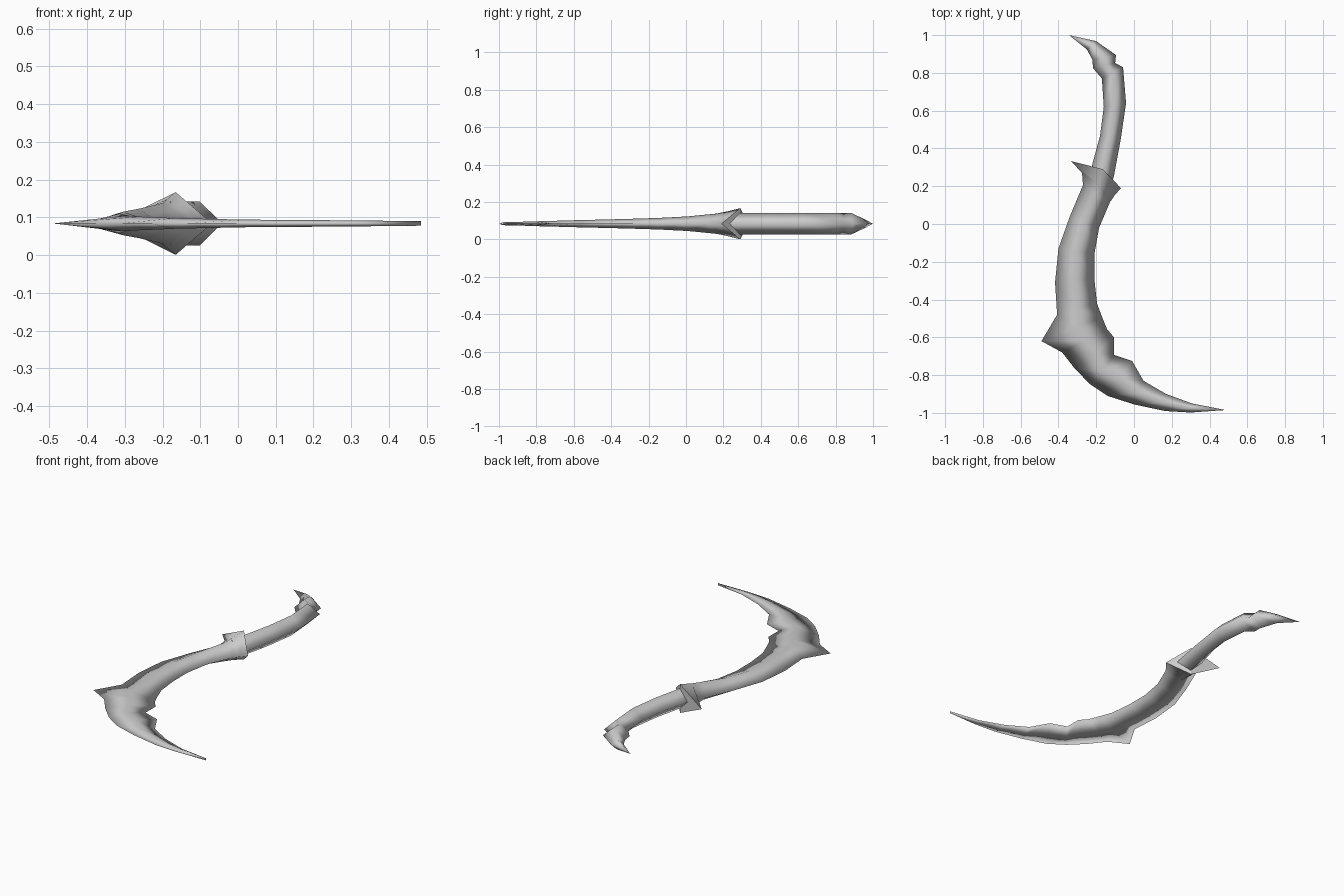
import bpy, bmesh

Z = 0.084  # height of the flat middle plane


def loft(name, rows, tip):
    """Skin diamond sections: outer edge, ridge, inner edge, half thickness."""
    bm = bmesh.new()
    rings = []
    for lx, ly, rx, ry, h in rows:
        mx, my = (lx + rx) / 2, (ly + ry) / 2
        if (lx, ly) == (-0.333, 0.333):      # collar ridge sits off centre
            mx, my = -0.165, 0.29
        elif (lx, ly) == (-0.49, -0.62):     # spike does not pull the ridge
            mx, my = -0.30, -0.545
        rings.append([bm.verts.new(p) for p in (
            (lx, ly, Z), (mx, my, Z + h), (rx, ry, Z), (mx, my, Z - h))])
    for a, b in zip(rings, rings[1:]):
        for i in range(4):
            j = (i + 1) % 4
            bm.faces.new((a[i], a[j], b[j], b[i]))
    # pointed end, with a small thickness if given
    x, y, h = tip
    last = rings[-1]
    if h:
        up, dn = bm.verts.new((x, y, Z + h)), bm.verts.new((x, y, Z - h))
        bm.faces.new((last[0], last[1], up))
        bm.faces.new((last[1], last[2], up))
        bm.faces.new((last[2], last[3], dn))
        bm.faces.new((last[3], last[0], dn))
        bm.faces.new((last[0], up, dn))
        bm.faces.new((last[2], dn, up))
    else:
        p = bm.verts.new((x, y, Z))
        for i in range(4):
            bm.faces.new((last[i], last[(i + 1) % 4], p))
    for f in bm.faces:
        f.smooth = True
    # flat cap on the starting section
    first = rings[0]
    caps = [bm.faces.new((first[0], first[3], first[1])),
            bm.faces.new((first[1], first[3], first[2]))]
    bmesh.ops.recalc_face_normals(bm, faces=bm.faces)
    rim = {e for f in caps for e in f.edges}
    for e in rim:
        e.smooth = False
    mesh = bpy.data.meshes.new(name)
    bm.to_mesh(mesh)
    bm.free()
    ob = bpy.data.objects.new(name, mesh)
    bpy.context.collection.objects.link(ob)
    return ob


# Curved blade: collar, spike on the back, barb on the inside, thin tip
loft("blade", [
    (-0.333, 0.333, -0.069, 0.19, 0.083),
    (-0.275, 0.27, -0.10, 0.155, 0.064),
    (-0.27, 0.206, -0.127, 0.116, 0.054),
    (-0.34, 0.04, -0.185, -0.02, 0.039),
    (-0.40, -0.13, -0.21, -0.16, 0.031),
    (-0.418, -0.31, -0.21, -0.29, 0.026),
    (-0.407, -0.48, -0.196, -0.42, 0.022),
    (-0.49, -0.62, -0.17, -0.49, 0.020),
    (-0.38, -0.68, -0.143, -0.556, 0.018),
    (-0.31, -0.77, -0.106, -0.60, 0.016),
    (-0.23, -0.85, -0.106, -0.693, 0.014),
    (-0.14, -0.91, -0.01, -0.725, 0.012),
    (0.0, -0.955, 0.05, -0.83, 0.010),
    (0.164, -0.99, 0.17, -0.90, 0.009),
    (0.30, -0.998, 0.307, -0.95, 0.008),
], (0.485, -0.985, 0.006))

# Handle: square bar on edge, ending in a hooked pommel
loft("handle", [
    (-0.235, 0.22, -0.125, 0.18, 0.058),
    (-0.22, 0.32, -0.105, 0.26, 0.058),
    (-0.18, 0.466, -0.07, 0.45, 0.058),
    (-0.16, 0.62, -0.042, 0.64, 0.058),
    (-0.17, 0.77, -0.058, 0.83, 0.058),
    (-0.217, 0.825, -0.10, 0.852, 0.058),
    (-0.22, 0.87, -0.095, 0.894, 0.058),
    (-0.25, 0.925, -0.20, 0.968, 0.028),
], (-0.344, 1.0, 0))
